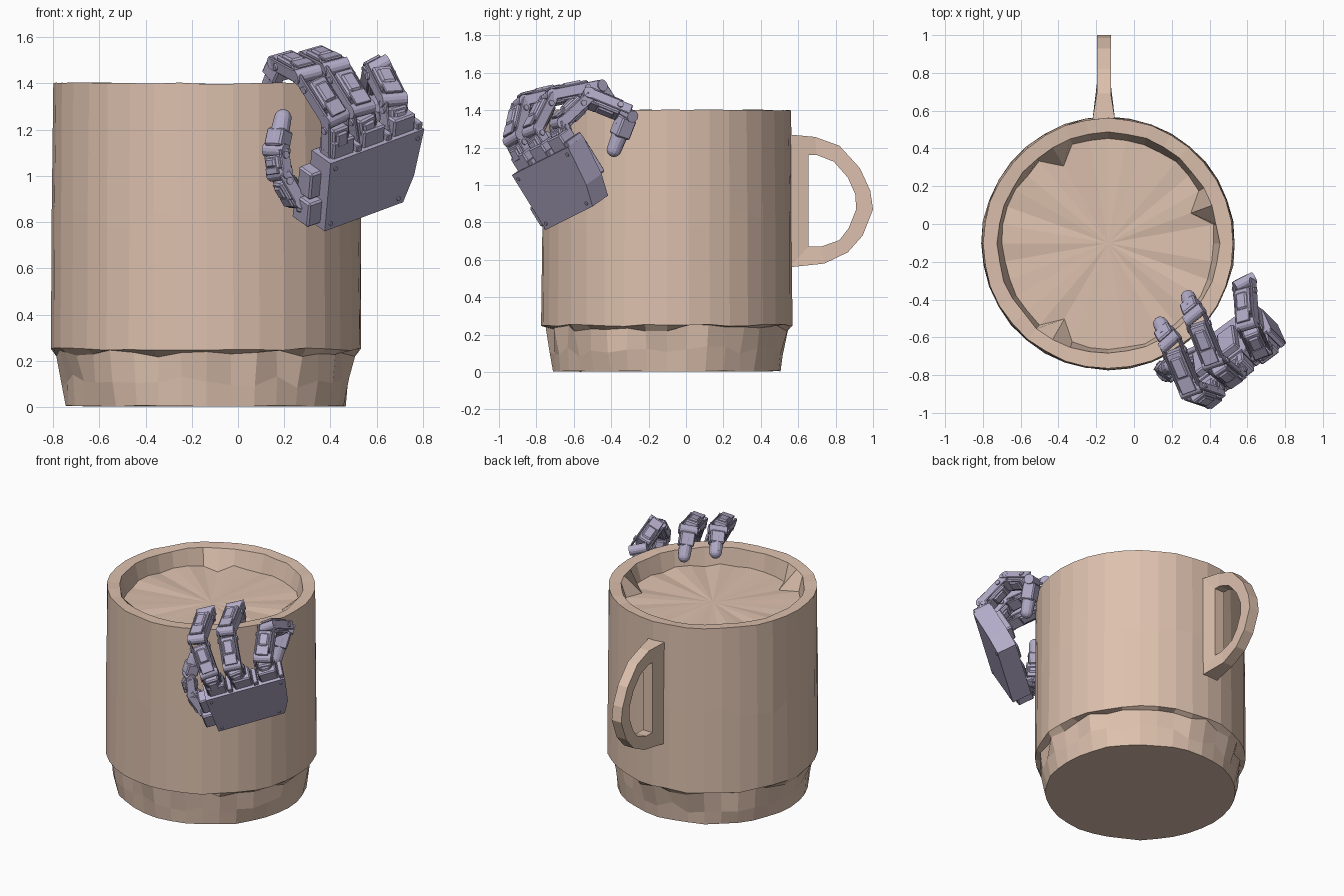
import bpy, bmesh, math, random
from mathutils import Vector, Matrix

if "Cube" in bpy.data.objects:
    bpy.data.objects.remove(bpy.data.objects["Cube"])

random.seed(4)
CX, CY = -0.137, -0.102


def material(name, col):
    m = bpy.data.materials.new(name)
    m.diffuse_color = (*col, 1)
    m.use_nodes = True
    m.node_tree.nodes["Principled BSDF"].inputs["Base Color"].default_value = m.diffuse_color
    return m


CLAY = material("clay", (0.72, 0.53, 0.42))
LILAC = material("lilac_plastic", (0.45, 0.41, 0.58))


def finish(bm, name, mat):
    bmesh.ops.recalc_face_normals(bm, faces=bm.faces)
    me = bpy.data.meshes.new(name)
    bm.to_mesh(me)
    bm.free()
    me.materials.append(mat)
    ob = bpy.data.objects.new(name, me)
    bpy.context.collection.objects.link(ob)
    return ob


# Mug body: faceted lathe with chipped foot and rough inner floor edge
def mug():
    bm = bmesh.new()
    n = 36
    #         radius, z, radius jitter, z jitter
    profile = [(0.605, 0.005, 0.004, 0.004), (0.62, 0.11, 0.012, 0.03),
               (0.63, 0.235, 0.025, 0.02), (0.671, 0.25, 0.003, 0.006),
               (0.668, 0.8, 0.003, 0.05), (0.662, 1.4, 0.003, 0.004),
               (0.585, 1.395, 0.007, 0.004), (0.56, 1.28, 0.008, 0.01)]
    chips = [round(a / 360 * n) for a in (25, 116, 235)]
    rings = []
    for k, (r, z, jr, jz) in enumerate(profile):
        ring = []
        for i in range(n):
            a = 2 * math.pi * i / n
            rr = r + random.uniform(-jr, jr)
            if k == 7 and i in chips:
                rr -= 0.09
            ring.append(bm.verts.new((CX + rr * math.cos(a), CY + rr * math.sin(a),
                                      max(0, z + random.uniform(-jz, jz)))))
        rings.append(ring)
    for a, b in zip(rings, rings[1:]):
        for i in range(n):
            j = (i + 1) % n
            bm.faces.new((a[i], a[j], b[j], b[i]))
    bm.faces.new(rings[0][::-1])
    c = bm.verts.new((CX, CY, 1.28))
    for i in range(n):
        bm.faces.new((rings[-1][i], rings[-1][(i + 1) % n], c))
    finish(bm, "mug_body", CLAY)


# Mug handle: D-shaped ring given as (y, z) outlines, flared at the wall
def handle():
    outer = [(.55, 1.27), (.69, 1.257), (.82, 1.21), (.93, 1.09), (.985, .97), (1.0, .87),
             (.945, .73), (.865, .64), (.74, .58), (.55, .56)]
    inner = [(.655, 1.16), (.70, 1.16), (.79, 1.125), (.865, 1.04), (.905, .95), (.91, .87),
             (.87, .77), (.82, .705), (.72, .67), (.655, .67)]
    bm = bmesh.new()

    def loop(pts, side):
        return [bm.verts.new((-0.16 + side * (0.06 if y < .6 else 0.037), y, z)) for y, z in pts]
    ol, orr, il, ir = loop(outer, -1), loop(outer, 1), loop(inner, -1), loop(inner, 1)
    for i in range(len(outer)):
        j = (i + 1) % len(outer)
        for p, q in ((ol, orr), (orr, ir), (ir, il), (il, ol)):
            bm.faces.new((p[i], p[j], q[j], q[i]))
    finish(bm, "mug_handle", CLAY)


# Helpers for the mechanical hand
def block(bm, M, size, off=(0, 0, 0), bevel=0.008):
    vs = bmesh.ops.create_cube(bm, size=1, matrix=M @ Matrix.Translation(off)
                               @ Matrix.Diagonal((*size, 1)))["verts"]
    if bevel:
        edges = list({e for v in vs for e in v.link_edges})
        bmesh.ops.bevel(bm, geom=edges, offset=bevel, segments=1, affect='EDGES')


def pin(bm, M, r, length, off=(0, 0, 0)):
    bmesh.ops.create_cone(bm, cap_ends=True, segments=14, radius1=r, radius2=r, depth=length,
                          matrix=M @ Matrix.Translation(off) @ Matrix.Rotation(math.pi / 2, 4, 'Y'))


def frame(p, q, side):
    d = (q - p).normalized()
    s = (side - d * side.dot(d)).normalized()
    M = Matrix((s, d.cross(s), d)).transposed().to_4x4()
    M.translation = p
    return M, (q - p).length


def digit(name, pts, side, w=0.09):
    pts = [Vector(p) for p in pts]
    bm = bmesh.new()
    last = len(pts) - 2
    for k, (p, q) in enumerate(zip(pts, pts[1:])):
        M, L = frame(p, q, side)
        pin(bm, M, w * .36, w * 1.3)
        if k < last:
            # motor housing, stepped cover, side brackets and screws
            block(bm, M, (w, w, L * .62), (0, 0, L * .5))
            block(bm, M, (w * .7, w * 1.2, L * .4), (0, 0, L * .5))
            for s in (-1, 1):
                block(bm, M, (.012, w * .65, L * 1.05), (s * w * .58, 0, L * .5), .004)
                pin(bm, M, .016, .012, (s * w * .67, 0, L * .75))
                block(bm, M, (w * .9, .014, L * .3), (0, s * w * .45, L * .15), .003)
        else:
            # rounded fingertip
            block(bm, M, (w * 1.05, w * .95, L * .45), (0, 0, L * .3))
            bmesh.ops.create_cone(bm, cap_ends=True, segments=14, radius1=w * .5, radius2=w * .44,
                                  depth=L * .55, matrix=M @ Matrix.Translation((0, 0, L * .55)))
            bmesh.ops.create_uvsphere(bm, u_segments=14, v_segments=8, radius=w * .44,
                                      matrix=M @ Matrix.Translation((0, 0, L * .83)))
    finish(bm, name, LILAC)


# Palm frame: x across the knuckles, y toward the fingers, z outward from the mug
W = Vector((.77, .57, .285)).normalized()
N = W.cross(Vector((.058, -.538, .843))).normalized()
U = N.cross(W)
PALM = Matrix((W, U, N)).transposed().to_4x4()
PALM.translation = (.375, -.75, .76)


def palm():
    bm = bmesh.new()
    outline = [(0, 0), (.44, 0), (.49, .12), (.526, .345), (0, .345)]
    top = [bm.verts.new(PALM @ Vector((x, y, 0))) for x, y in outline]
    low = [bm.verts.new(PALM @ Vector((x, y, -.13))) for x, y in outline]
    bm.faces.new(top)
    bm.faces.new(low[::-1])
    for i in range(5):
        j = (i + 1) % 5
        bm.faces.new((top[i], low[i], low[j], top[j]))
    # knuckle motors and inner pads
    for x in (.09, .26, .43):
        block(bm, PALM, (.12, .10, .10), (x, .375, -.07))
        block(bm, PALM, (.11, .20, .05), (x, .22, -.145))
        block(bm, PALM, (.03, .04, .12), (x + .08, .355, -.07), .004)
    block(bm, PALM, (.10, .12, .11), (-.02, .08, -.09))
    block(bm, PALM, (.07, .13, .09), (-.02, .21, -.10))
    # back screws
    for x, y in ((.03, .03), (.41, .03), (.03, .31), (.49, .31)):
        bmesh.ops.create_cone(bm, cap_ends=True, segments=10, radius1=.01, radius2=.01, depth=.008,
                              matrix=PALM @ Matrix.Translation((x, y, .002)))
    finish(bm, "hand_palm", LILAC)


mug()
handle()
palm()
digit("first_finger", [(.42, -.84, 1.10), (.42, -.92, 1.25), (.30, -.88, 1.44),
                       (.19, -.62, 1.50), (.13, -.51, 1.37)], W)
digit("second_finger", [(.55, -.74, 1.15), (.53, -.82, 1.29), (.42, -.73, 1.47),
                        (.32, -.48, 1.52), (.28, -.37, 1.35)], W)
digit("third_finger", [(.68, -.645, 1.20), (.67, -.68, 1.33), (.60, -.53, 1.47),
                       (.585, -.31, 1.38), (.565, -.40, 1.15)], W)
digit("thumb", [(.35, -.70, .86), (.25, -.74, .89), (.18, -.78, 1.01),
                (.165, -.78, 1.11), (.2, -.745, 1.28)], N, 0.085)
